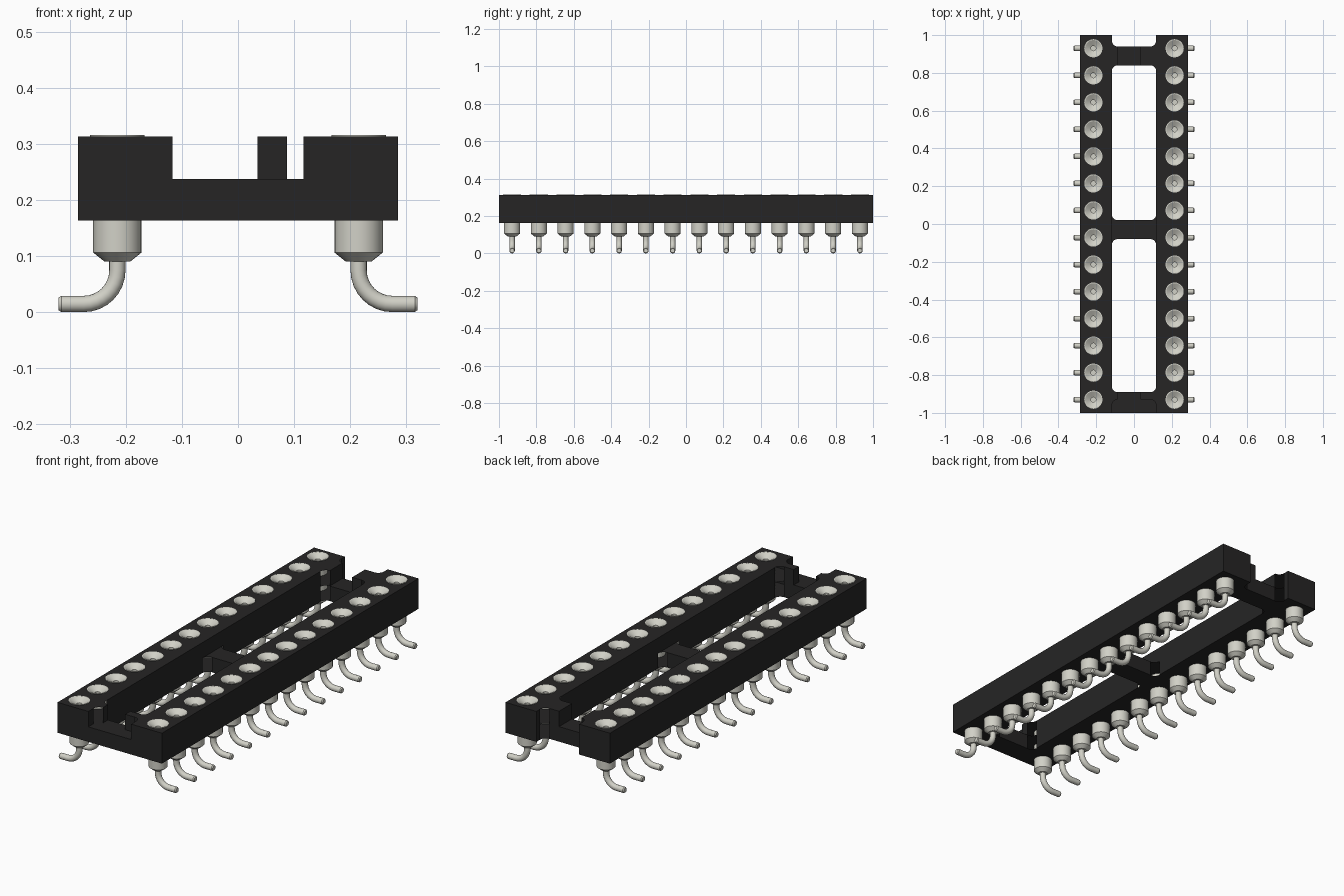
import bpy, bmesh, math
from mathutils import Vector

cube = bpy.data.objects.get("Cube")
if cube:
    bpy.data.objects.remove(cube)


def material(name, rgb):
    m = bpy.data.materials.new(name)
    m.use_nodes = True
    m.diffuse_color = (*rgb, 1)
    m.node_tree.nodes["Principled BSDF"].inputs["Base Color"].default_value = (*rgb, 1)
    return m


black = material("black plastic", (0.019, 0.0185, 0.0185))
metal = material("pale metal", (0.64, 0.635, 0.57))

OUTER, INNER, FILLET = 0.285, 0.117, 0.03
BOTTOM, STEP, TOP = 0.163, 0.237, 0.313
ROW_X, PINS, END_Y = 0.215, 14, 0.93
SEGS = 20
pin_ys = [-END_Y + 2 * END_Y * i / (PINS - 1) for i in range(PINS)]


# Half of the housing outline: a rail with bars reaching inwards.
# Each point is x, y and whether the wall after it is an open corner relief.
def comb(bars, reach):
    pts = [(OUTER, -1, False), (OUTER, 1, False), (INNER, 1, False)]
    cx, steps = INNER - FILLET, 6
    arc = [math.pi / 2 * i / steps for i in range(steps + 1)]
    for y0, y1 in bars:
        for t in arc:
            pts.append((cx + FILLET * math.cos(t),
                        y1 + FILLET - FILLET * math.sin(t), t < arc[-1]))
        if reach < cx - 0.001:
            pts += [(reach, y1, False), (reach, y0, False)]
        if y0 > -1:
            for t in reversed(arc):
                pts.append((cx + FILLET * math.cos(t),
                            y0 - FILLET + FILLET * math.sin(t), t > 0))
    if bars[-1][0] > -1:
        pts.append((INNER, -1, False))
    return pts


def add_loop(bm, pts, z):
    vs = [bm.verts.new((x, y, z)) for x, y in pts]
    return vs, [bm.edges.new((a, b)) for a, b in zip(vs, vs[1:] + vs[:1])]


# Extrude an outline, with round pin sockets through its caps
def add_layer(bm, side, outline, z0, z1, caps):
    flat = [(side * x, y) for x, y, _ in outline]
    rings = []
    for z in (z0, z1):
        vs, edges = add_loop(bm, flat, z)
        rings.append(vs)
        if z not in caps:
            continue
        for y in pin_ys:
            hole = [(side * ROW_X + 0.042 * math.cos(math.tau * k / SEGS),
                     y + 0.042 * math.sin(math.tau * k / SEGS)) for k in range(SEGS)]
            edges += add_loop(bm, hole, z)[1]
        up = Vector((0, 0, 1 if z == z1 else -1))
        filled = bmesh.ops.triangle_fill(bm, edges=edges, use_beauty=True, normal=up)
        for f in filled["geom"]:
            if isinstance(f, bmesh.types.BMFace):
                f.normal_update()
                if f.normal.dot(up) < 0:
                    f.normal_flip()
    lo, hi = rings
    n = len(flat)
    for i in range(n):
        j = (i + 1) % n
        on_centre = abs(flat[i][0]) < 1e-6 and abs(flat[j][0]) < 1e-6
        if outline[i][2] or on_centre:
            continue
        quad = [lo[i], lo[j], hi[j], hi[i]]
        # The outline runs anticlockwise on the +x side
        bm.faces.new(quad if side > 0 else quad[::-1])


def finish(bm, name, mat):
    mesh = bpy.data.meshes.new(name)
    bm.to_mesh(mesh)
    bm.free()
    mesh.materials.append(mat)
    return mesh


def place(name, mesh):
    ob = bpy.data.objects.new(name, mesh)
    bpy.context.collection.objects.link(ob)
    return ob


# Housing: low ladder frame, then full-height rails with keyed end walls
bm = bmesh.new()
low_bars = [(0.84, 0.94), (-0.08, 0.02), (-1, -0.89)]
high_bars = [(0.84, 0.94), (-0.93, -0.89)]
for side, reach in ((1, 0.035), (-1, INNER - FILLET)):
    add_layer(bm, side, comb(low_bars, 0), BOTTOM, STEP, (BOTTOM, STEP))
    add_layer(bm, side, comb(high_bars, reach), STEP, TOP, (TOP,))
place("housing", finish(bm, "housing", black))


# Pin: one sweep through the funnel, rim, barrel and bent lead
def pin_mesh():
    upright = [(0.013, 0.28), (0.013, 0.297), (0.044, 0.3155), (0.0485, 0.3155),
               (0.0485, 0.3132), (0.043, 0.3132), (0.043, 0.106), (0.023, 0.09),
               (0.0145, 0.09)]
    lead, bend = 0.0145, 0.06
    rings = [(0, z, 0, r) for r, z in upright]
    for i in range(9):
        a = math.pi / 2 * i / 8
        rings.append((bend - bend * math.cos(a), lead + bend - bend * math.sin(a), a, lead))
    rings += [(0.1, lead, math.pi / 2, lead), (0.105, lead, math.pi / 2, 0.011)]
    bm = bmesh.new()
    loops = []
    for x, z, a, r in rings:
        loop = []
        for k in range(SEGS):
            t = math.tau * k / SEGS
            u = r * math.cos(t)
            loop.append(bm.verts.new((x + u * math.cos(a), r * math.sin(t),
                                      z + u * math.sin(a))))
        loops.append(loop)
    for p, q in zip(loops, loops[1:]):
        for k in range(SEGS):
            m = (k + 1) % SEGS
            bm.faces.new((p[k], q[k], q[m], p[m]))
    bm.faces.new(loops[0])
    bm.faces.new(loops[-1][::-1])
    bmesh.ops.recalc_face_normals(bm, faces=bm.faces)
    return finish(bm, "pin", metal)


# Two mirrored rows of pins
pin = pin_mesh()
first = place("pin_left_1", pin)
bpy.ops.object.select_all(action="DESELECT")
first.select_set(True)
bpy.context.view_layer.objects.active = first
bpy.ops.object.shade_smooth_by_angle(angle=math.radians(30))
for side, label in ((1, "left"), (-1, "right")):
    for i, y in enumerate(pin_ys):
        ob = first if side > 0 and i == 0 else place(f"pin_{label}_{i + 1}", pin)
        ob.location = (side * ROW_X, y, 0)
        ob.rotation_euler.z = 0 if side > 0 else math.pi
